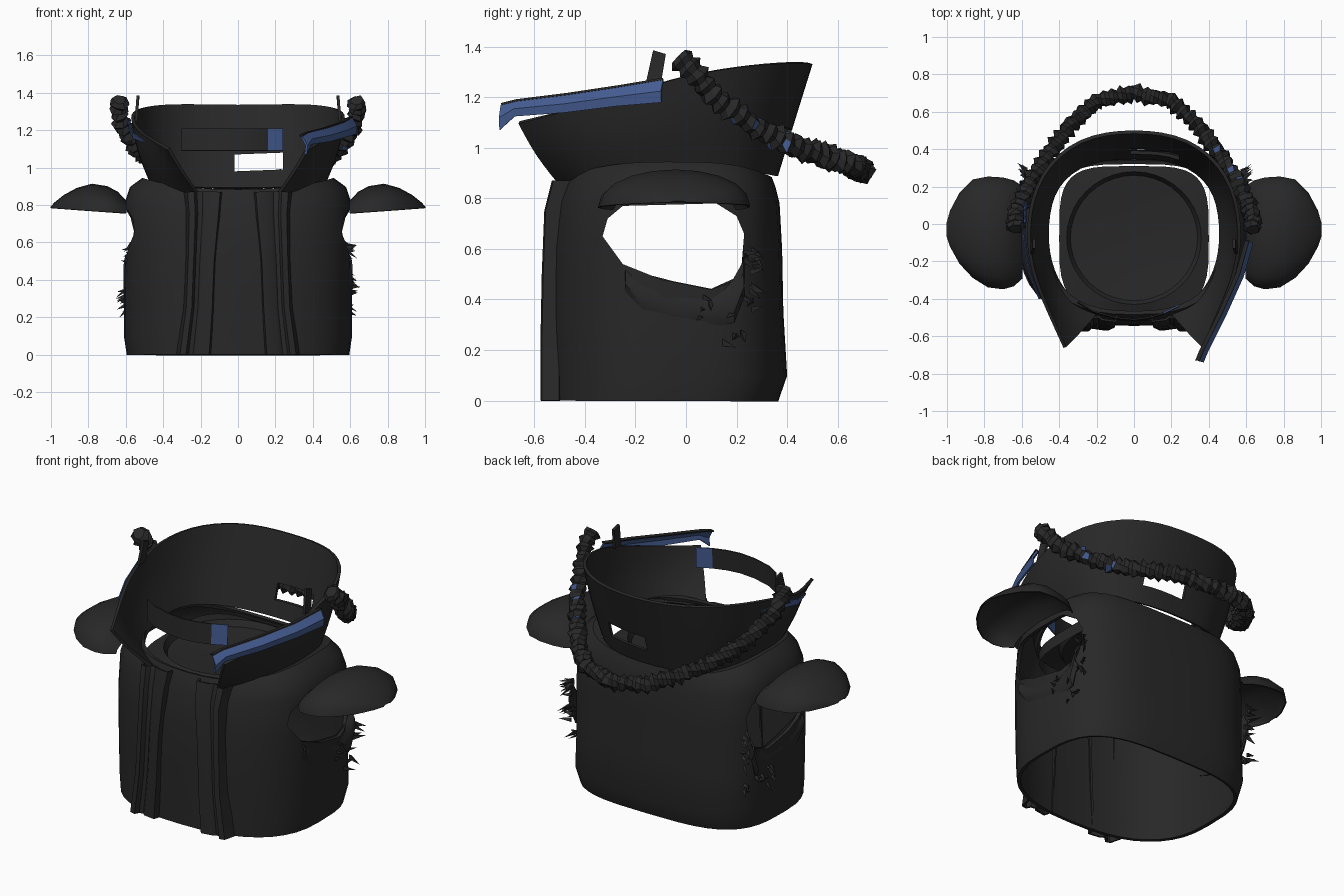
import bpy, bmesh, math, random
from mathutils import Vector

random.seed(4)
cube = bpy.data.objects.get("Cube")
if cube:
    bpy.data.objects.remove(cube, do_unlink=True)


def material(name, rgb):
    m = bpy.data.materials.new(name)
    m.use_nodes = True
    m.diffuse_color = (*rgb, 1)
    m.node_tree.nodes["Principled BSDF"].inputs["Base Color"].default_value = (*rgb, 1)
    return m


BLACK = material("black cloth", (0.021, 0.021, 0.021))
BLUE = material("blue trim", (0.06, 0.11, 0.29))


def finish(name, bm, mats=(BLACK,), smooth=True, thick=0, subdiv=0, cutter=None):
    """Turn a bmesh into an object and apply its modifiers."""
    bmesh.ops.recalc_face_normals(bm, faces=bm.faces)
    mesh = bpy.data.meshes.new(name)
    bm.to_mesh(mesh)
    bm.free()
    for m in mats:
        mesh.materials.append(m)
    ob = bpy.data.objects.new(name, mesh)
    bpy.context.collection.objects.link(ob)
    bpy.ops.object.select_all(action='DESELECT')
    ob.select_set(True)
    bpy.context.view_layer.objects.active = ob
    if subdiv:
        m = ob.modifiers.new("Round", 'SUBSURF')
        m.levels = subdiv
        m.boundary_smooth = 'PRESERVE_CORNERS'
    if thick:
        m = ob.modifiers.new("Thickness", 'SOLIDIFY')
        m.thickness = thick
        m.offset = 0
    if cutter:
        m = ob.modifiers.new("Cut", 'BOOLEAN')
        m.object = cutter
        m.solver = 'EXACT'
    for m in list(ob.modifiers):
        bpy.ops.object.modifier_apply(modifier=m.name)
    if cutter:
        bpy.data.objects.remove(cutter, do_unlink=True)
    if smooth:
        bpy.ops.object.shade_smooth_by_angle(angle=math.radians(40))
    return ob


def grid(rows, loop=False):
    """Skin rows of points; loop closes each row."""
    bm = bmesh.new()
    vs = [[bm.verts.new(p) for p in r] for r in rows]
    n = len(rows[0])
    for a, b in zip(vs, vs[1:]):
        for i in range(n if loop else n - 1):
            j = (i + 1) % n
            bm.faces.new((a[i], a[j], b[j], b[i]))
    return bm, vs


def ring(z, rx, y0, y1, back, front, drop=0, n=40):
    """Rounded outline with its own squareness at back and front, both lowered by drop."""
    pts = []
    for i in range(n):
        a = 2 * math.pi * i / n
        c, s = math.cos(a), math.sin(a)
        e = 2 / (back if s > 0 else front)
        pts.append((rx * math.copysign(abs(c) ** e, c),
                    (y0 + y1) / 2 + (y1 - y0) / 2 * math.copysign(abs(s) ** e, s),
                    z - drop * s * s))
    return pts


def prism(name, outline, axis, lo, hi):
    """Cutter: a 2D outline extruded along x (axis 0) or y (axis 1)."""
    def put(p, d):
        return (d, p[0], p[1]) if axis == 0 else (p[0], d, p[1])
    bm, vs = grid([[put(p, d) for p in outline] for d in (lo, hi)], True)
    for r in vs:
        bm.faces.new(r)
    ob = finish(name, bm, smooth=False)
    ob.hide_render = True
    return ob


def mirrored(half):
    return [(-x, y, z) for x, y, z in reversed(half[1:])] + half


# Vest body, open below, with arm holes
armhole = [(-.33, .65), (-.31, .72), (-.25, .77), (.12, .78), (.2, .73), (.23, .66),
           (.22, .54), (.18, .47), (.1, .44), (-.1, .48), (-.25, .54)]
arm_cut = prism("arm_cutter", armhole, 0, -1, 1)
body = [(0, .585, -.53, .355, 0), (.1, .6, -.53, .39, 0), (.35, .6, -.535, .375, 0),
        (.6, .605, -.53, .37, 0), (.8, .6, -.51, .36, .02), (.89, .57, -.49, .345, .05),
        (.935, .51, -.48, .335, .06), (.92, .46, -.47, .325, .05)]
bm, _ = grid([ring(z, rx, y0, y1, 3.4, 2.5, d) for z, rx, y0, y1, d in body], True)
finish("vest_body", bm, thick=.02, cutter=arm_cut)

# Undershirt neck piece with a shallow round dish
bm, vs = grid([ring(.79, .4, -.47, .31, 4, 3.5), ring(.86, .4, -.47, .31, 4, 3.5),
               ring(.875, .36, -.43, .28, 2, 2), ring(.84, .34, -.41, .26, 2, 2),
               ring(.82, .15, -.22, .07, 2, 2)], True)
bm.faces.new(vs[-1])
finish("undershirt_neck", bm)

# Flared collar, open at the front, with a slot at the back
low = [(0, .36, .89), (.25, .345, .89), (.43, .21, .92), (.47, 0, .935),
       (.46, -.2, .91), (.37, -.39, .87), (.2, -.48, .84)]
high = [(0, .505, 1.33), (.3, .465, 1.34), (.51, .27, 1.33), (.575, 0, 1.29),
        (.55, -.25, 1.21), (.46, -.46, 1.15), (.37, -.66, 1.1)]
mid = [tuple(Vector(a).lerp(Vector(b), .5) + Vector((a[0] * .05, -.01 * i / 3, 0)))
       for i, (a, b) in enumerate(zip(low, high))]
slot = [(-.02, .98), (.24, .99), (.24, 1.08), (-.02, 1.07)]
slot_cut = prism("slot_cutter", slot, 1, .2, .7)
bm, _ = grid([mirrored(r) for r in (low, mid, high)])
finish("collar", bm, thick=.018, subdiv=2, cutter=slot_cut)

# Throat strap across the collar opening, blue at its left end
arc = [(-.3, -.42), (-.22, -.47), (-.1, -.505), (0, -.515), (.08, -.505), (.16, -.48), (.24, -.44)]
bm, _ = grid([[(x, y, 1.09), (x, y + .005, 1.21)] for x, y in arc])
for f in bm.faces:
    f.material_index = int(f.calc_center_median().x > .15)
finish("throat_strap", bm, (BLACK, BLUE), thick=.008)

# Blue trim along the left collar edge, its front end curling down
trim = [(.345, -.73, 1.07, 1.165), (.37, -.67, 1.125, 1.18), (.47, -.47, 1.14, 1.205),
        (.56, -.27, 1.165, 1.235), (.61, -.09, 1.18, 1.265)]
bm, _ = grid([[(x + .016, y - .006, lo), (x + .022, y - .008, (lo + hi) / 2), (x - .004, y, hi)]
              for x, y, lo, hi in trim])
finish("blue_collar_trim", bm, (BLUE,), thick=.012)
bm, _ = grid([[(x - .018, y, hi + .004), (x + .006, y, hi + .008)] for x, y, lo, hi in trim])
finish("collar_trim_edge", bm, thick=.008)

# Narrow blue trim just under the right collar rim
bm, _ = grid([[(-x, y, lo), (-x - .008, y, hi)] for x, y, lo, hi in
              ((.575, .12, 1.255, 1.265), (.582, -.08, 1.205, 1.25),
               (.558, -.25, 1.155, 1.19), (.5, -.4, 1.135, 1.15))])
finish("right_collar_trim", bm, (BLUE,), thick=.006)

# Folded front plackets
for side, name in ((-1, "right_placket"), (1, "left_placket")):
    rows = []
    for z, x, w, y in ((0, .23, .085, -.56), (.25, .205, .075, -.56), (.5, .195, .075, -.555),
                       (.75, .18, .085, -.545), (.87, .18, .095, -.515)):
        rows.append([(side * (x + w * k), y + d, z) for k, d in
                     ((-1, .05), (-.85, -.005), (-.1, .005), (.1, .02), (.45, .015),
                      (.6, -.01), (.9, -.005), (1.1, .06))])
    bm, _ = grid(rows)
    finish(name, bm, thick=.012)

# Side parts, once for each side
for side, word in ((-1, "right"), (1, "left")):
    # Shoulder cap: arches running outward, hollow underneath
    rows = []
    for x, y0, y1, peak in ((.6, -.29, .2, .82), (.645, -.33, .23, .868), (.7, -.345, .245, .897),
                            (.78, -.335, .25, .91), (.86, -.285, .235, .888),
                            (.93, -.21, .165, .85), (.98, -.12, .07, .81), (1, -.06, 0, .787)):
        rim = .755 + .07 * (x - .6)
        rows.append([(side * x, (y0 + y1) / 2 - (y1 - y0) / 2 * math.cos(a),
                      rim + (peak - rim) * math.sin(a) ** .9)
                     for a in (math.pi * k / 10 for k in range(11))])
    bm, _ = grid(rows)
    finish(word + "_shoulder_cap", bm, thick=.008)

    # Sagging lip below the arm hole
    rows = []
    for y, top, bottom in ((-.24, .53, .44), (-.17, .5, .34), (-.05, .47, .3),
                           (.1, .44, .29), (.19, .48, .31), (.23, .55, .42)):
        rows.append([(side * (.57 + bulge), y, top + (bottom - top) * k)
                     for k, bulge in ((0, .005), (.35, .035), (.75, .038), (1, .02))])
    bm, _ = grid(rows)
    finish(word + "_armhole_lip", bm, thick=.01)

    # Frayed threads around the arm hole
    bm = bmesh.new()
    for _ in range(26):
        y, z = random.uniform(.04, .27), random.uniform(.2, .6)
        if z > .42:
            y = random.uniform(.23, .29)
        root = Vector((side * (.595 - max(0, y - .15) * .2), y, z))
        tip = root + Vector((side * random.uniform(.03, .06), random.uniform(0, .06),
                             random.uniform(-.05, .03)))
        base = [bm.verts.new(root + Vector((0, .016 * math.cos(a), .016 * math.sin(a))))
                for a in (0, 2.1, 4.2)]
        end = bm.verts.new(tip)
        for i in range(3):
            bm.faces.new((base[i], base[(i + 1) % 3], end))
    finish(word + "_frayed_threads", bm, smooth=False)

    # Upright tab at the collar rim
    bm, _ = grid([[(side * .545, -.16, 1.25), (side * .545, -.1, 1.25)],
                  [(side * .535, -.13, 1.385), (side * .535, -.08, 1.37)]])
    finish(word + "_collar_tab", bm, thick=.015, smooth=False)

# Rough cord draped around the back, with a few blue flecks on its left
path = mirrored([(0, .7, .91), (.2, .66, .93), (.33, .54, .97), (.43, .41, 1.01),
                 (.54, .25, 1.1), (.61, .1, 1.21), (.64, .03, 1.3), (.635, -.03, 1.36)])
path = [Vector(p) for p in path]
centres = []
for a, b in zip(path, path[1:]):
    steps = max(2, round((b - a).length / .024))
    centres += [a.lerp(b, i / steps) for i in range(steps)]
centres.append(path[-1])
rows = []
for i, c in enumerate(centres):
    d = (centres[min(i + 1, len(centres) - 1)] - centres[max(i - 1, 0)]).normalized()
    u = d.cross(Vector((0, 0, 1))).normalized()
    v = d.cross(u)
    r = .051 if i % 2 else .035
    rows.append([c + (u * math.cos(a) + v * math.sin(a)) * r * random.uniform(.8, 1.2)
                 for a in (k * math.tau / 7 + i * .15 for k in range(7))])
bm, vs = grid(rows, True)
for r in (vs[0], vs[-1]):
    bm.faces.new(r)
for f in bm.faces:
    p = f.calc_center_median()
    if p.x > .35 and .05 < p.y < .42 and random.random() < .06:
        f.material_index = 1
finish("draped_cord", bm, (BLACK, BLUE), smooth=False)
